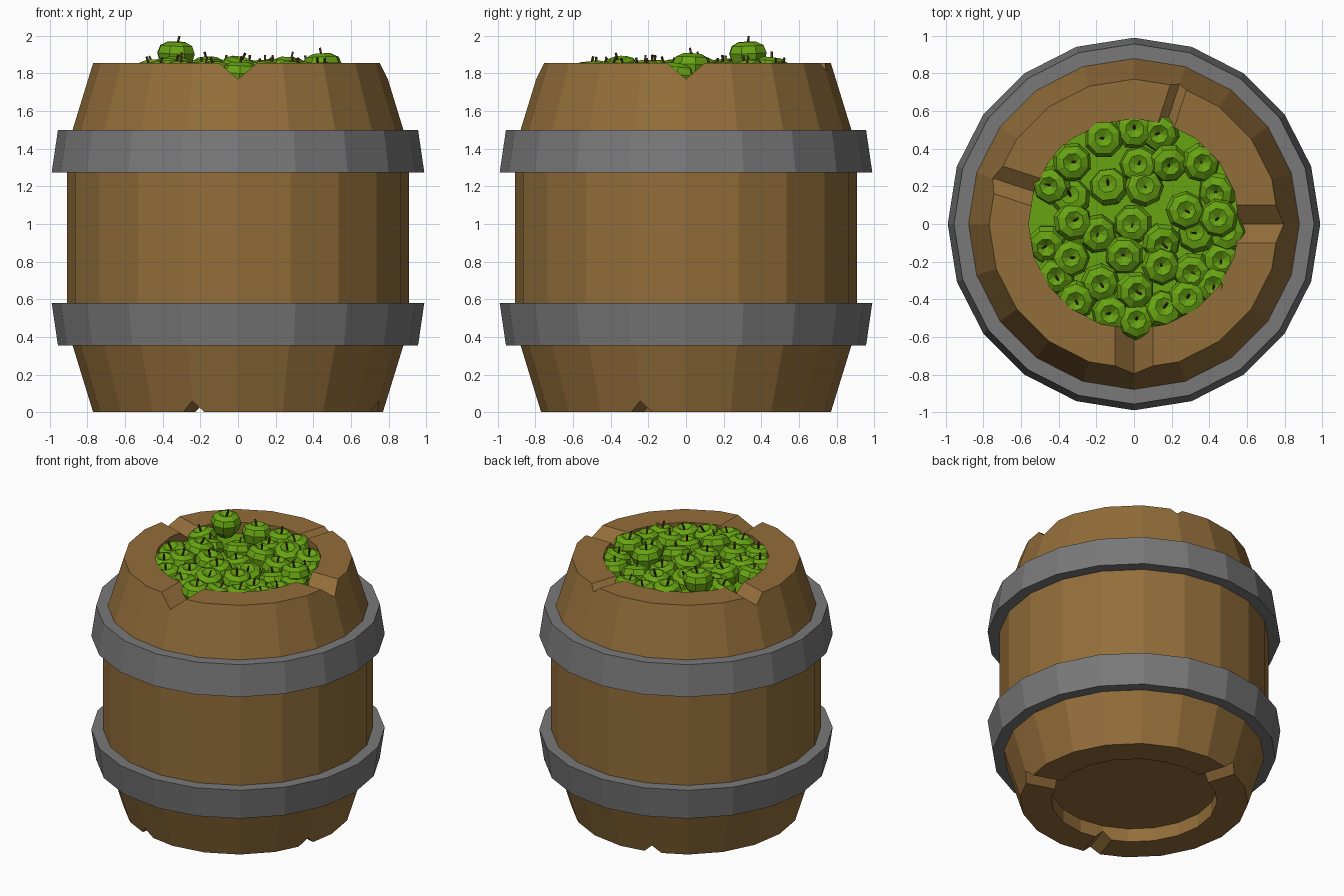
import bpy, bmesh, math, random
from mathutils import Matrix, Vector

if "Cube" in bpy.data.objects:
    bpy.data.objects.remove(bpy.data.objects["Cube"])

random.seed(4)


def material(name, col):
    m = bpy.data.materials.new(name)
    m.diffuse_color = (*col, 1)
    m.use_nodes = True
    m.node_tree.nodes["Principled BSDF"].inputs["Base Color"].default_value = m.diffuse_color
    return m


WOOD = material("wood brown", (0.29, 0.155, 0.042))
IRON = material("iron grey", (0.19, 0.19, 0.19))
GREEN = material("apple green", (0.135, 0.37, 0.006))
STEM = material("stem brown", (0.09, 0.04, 0.015))


def lathe(bm, profile, sides, closed=False, mat=Matrix()):
    """Revolve (radius, z) points; radius 0 becomes a single pole vertex."""
    rings = []
    for r, z in profile:
        n = 1 if r == 0 else sides
        rings.append([bm.verts.new(mat @ Vector((r * math.cos(math.tau * i / sides),
                                                 r * math.sin(math.tau * i / sides), z)))
                      for i in range(n)])
    pairs = list(zip(rings, rings[1:]))
    if closed:
        pairs.append((rings[-1], rings[0]))
    for a, b in pairs:
        for i in range(sides):
            j = (i + 1) % sides
            quad = [a[i % len(a)], a[j % len(a)], b[j % len(b)], b[i % len(b)]]
            bm.faces.new(list(dict.fromkeys(quad)))


def make(name, bm, mat):
    bmesh.ops.recalc_face_normals(bm, faces=bm.faces)
    me = bpy.data.meshes.new(name)
    bm.to_mesh(me)
    bm.free()
    ob = bpy.data.objects.new(name, me)
    bpy.context.collection.objects.link(ob)
    me.materials.append(mat)
    return ob


# Barrel body with recessed ends
H, R_IN = 1.855, 0.56
half = [(0, 0.1), (R_IN, 0.1), (R_IN, 0), (0.77, 0), (0.91, 0.455)]
bm = bmesh.new()
lathe(bm, half + [(r, H - z) for r, z in reversed(half)], 20)
barrel = make("barrel_body", bm, WOOD)

# V-shaped chips in the rims: angle, half width, depth, end height, direction into wood
chips = [(0, 0.1, 0.085, H, -1), (72, 0.045, 0.04, H, -1), (162, 0.077, 0.065, H, -1),
         (270, 0.1, 0.085, H, -1),
         (108, 0.06, 0.06, 0, 1), (252, 0.06, 0.06, 0, 1), (342, 0.06, 0.06, 0, 1)]
bm = bmesh.new()
for ang, w, d, z, s in chips:
    rot = Matrix.Rotation(math.radians(ang), 4, 'Z')
    tri = [(-2 * w, z - s * d), (2 * w, z - s * d), (0, z + s * d)]
    ends = [[bm.verts.new(rot @ Vector((x, y, h))) for y, h in tri] for x in (0.5, 1.0)]
    bm.faces.new(ends[0])
    bm.faces.new(ends[1])
    for i in range(3):
        j = (i + 1) % 3
        bm.faces.new([ends[0][i], ends[0][j], ends[1][j], ends[1][i]])
cutter = make("chip_cutter", bm, WOOD)
mod = barrel.modifiers.new("chips", 'BOOLEAN')
mod.operation, mod.solver, mod.object = 'DIFFERENCE', 'EXACT', cutter
bpy.context.view_layer.update()
cut = bpy.data.meshes.new_from_object(barrel.evaluated_get(bpy.context.evaluated_depsgraph_get()))
barrel.modifiers.clear()
barrel.data = cut
bpy.data.objects.remove(cutter)

# Iron hoops, mirrored about mid height
hoop = [(0.86, 0.355), (0.957, 0.355), (0.99, 0.58), (0.89, 0.58)]
for name, prof in (("lower_hoop", hoop), ("upper_hoop", [(r, H - z) for r, z in hoop])):
    bm = bmesh.new()
    lathe(bm, prof, 20, closed=True)
    make(name, bm, IRON)

# Green bed under the apples
bm = bmesh.new()
lathe(bm, [(0, 1.75), (R_IN, 1.75), (R_IN, 1.772), (0, 1.772)], 20)
make("apple_bed", bm, GREEN)

# Apples: (x, y) spots, with a few raised ones
spots = [(0, .5), (.14, .49), (-.16, .45), (-.33, .33), (-.43, .21), (.03, .31), (.18, .33),
         (.35, .33), (.45, .18), (-.13, .19), (.05, .19), (.27, .07), (.45, .03), (-.33, .01),
         (-.2, -.05), (0, 0), (.14, -.09), (.34, -.06), (.49, -.05), (-.46, -.1), (-.34, -.18),
         (-.05, -.16), (.14, -.22), (.31, -.25), (.46, -.19), (-.42, -.27), (-.18, -.31),
         (0, -.35), (-.31, -.4), (.15, -.46), (.28, -.4), (-.12, -.47), (.01, -.51),
         (.43, -.32), (-.33, .13)]
raised = {(-.33, .33): 1.883, (.45, .03): 1.82, (-.33, .01): 1.80, (-.16, .45): 1.80,
          (.27, .07): 1.80, (0, -.35): 1.80}
apple = [(0, -.085), (.05, -.08), (.09, -.03), (.106, .025), (.09, .065), (.05, .085), (0, .055)]
fruit, stems = bmesh.new(), bmesh.new()
for x, y in spots:
    top = (x, y) == (-.33, .33)
    z = raised.get((x, y), random.uniform(1.765, 1.785))
    tilt = 0.05 if top else random.uniform(0.05, 0.35)
    m = (Matrix.Translation((x, y, z)) @ Matrix.Rotation(random.uniform(0, 6.28), 4, 'Z')
         @ Matrix.Rotation(tilt, 4, 'X') @ Matrix.Rotation(random.uniform(0, 6.28), 4, 'Z'))
    lathe(fruit, apple, 8, mat=m)
    lean = m @ Matrix.Translation((0, 0, .05)) @ Matrix.Rotation(0.25, 4, 'X')
    lathe(stems, [(0, 0), (.006, 0), (.007, .068), (0, .068)], 4, mat=lean)
make("apples", fruit, GREEN)
make("apple_stems", stems, STEM)
